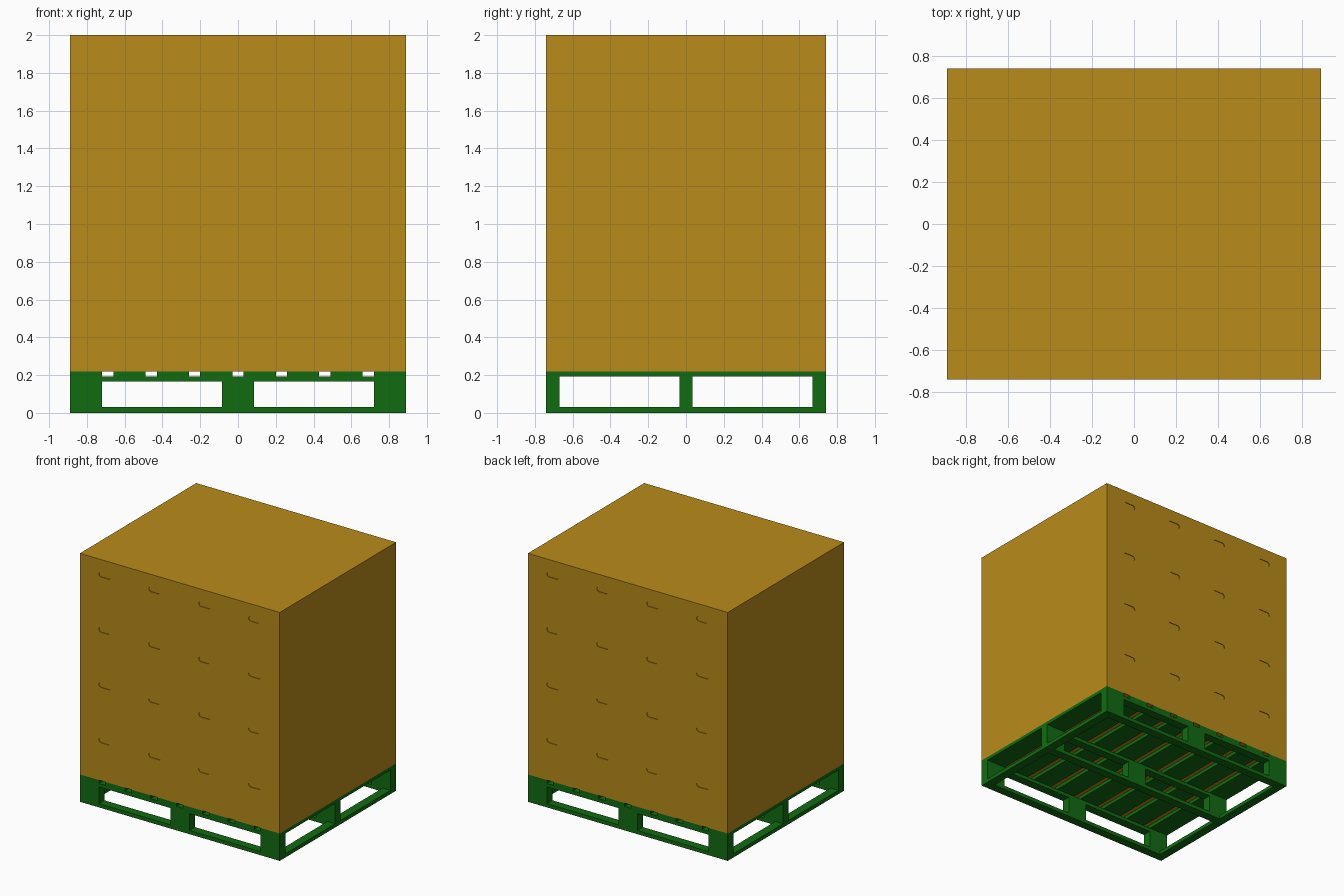
import bpy, bmesh, math
from mathutils import Vector

if "Cube" in bpy.data.objects:
    bpy.data.objects.remove(bpy.data.objects["Cube"])


def material(name, rgb):
    m = bpy.data.materials.new(name)
    m.diffuse_color = (*rgb, 1)
    m.use_nodes = True
    m.node_tree.nodes["Principled BSDF"].inputs["Base Color"].default_value = m.diffuse_color
    return m


CARD = material("cardboard", (0.485, 0.258, 0.01))
GREEN = material("green_paint", (0.0056, 0.15, 0.0056))


def finish(name, bm, mat):
    bmesh.ops.recalc_face_normals(bm, faces=bm.faces)
    me = bpy.data.meshes.new(name)
    bm.to_mesh(me)
    bm.free()
    ob = bpy.data.objects.new(name, me)
    bpy.context.collection.objects.link(ob)
    me.materials.append(mat)
    return ob


def box(name, x, y, z, mat):
    bm = bmesh.new()
    bmesh.ops.create_cube(bm, size=1)
    for v in bm.verts:
        v.co = Vector(r[0] + (c + 0.5) * (r[1] - r[0])
                      for c, r in zip(v.co, (x, y, z)))
    return finish(name, bm, mat)


W, D = 0.89, 0.74        # half width and half depth
BW, SW = 0.17, 0.07      # deck board and stringer widths
Z1, Z2, Z3 = 0.03, 0.165, 0.193
DECK, TOP = 0.22, 2.0
rows = {"front": -D + SW / 2, "middle": 0, "back": D - SW / 2}
cols = {"left": -W + BW / 2, "centre": 0, "right": W - BW / 2}

# Pallet: runners, blocks and stringers in three rows
for rn, y in rows.items():
    ys = (y - SW / 2, y + SW / 2)
    box(f"{rn}_bottom_runner", (-W, W), ys, (0, Z1), GREEN)
    box(f"{rn}_stringer", (-W, W), ys, (Z2, Z3), GREEN)
    for cn, x in cols.items():
        box(f"{rn}_{cn}_block", (x - BW / 2, x + BW / 2), ys, (Z1, Z2), GREEN)

# Bottom end boards closing the frame between runners
for name, s in (("left", -1), ("right", 1)):
    xs = sorted((s * W, s * (W - SW)))
    for half, t in (("front", -1), ("back", 1)):
        ys = sorted((t * SW / 2, t * (D - SW)))
        box(f"{name}_{half}_bottom_board", xs, ys, (0, Z1), GREEN)

# Eight top deck boards
pitch = (2 * W - BW) / 7
for i in range(8):
    x = -W + i * pitch
    box(f"deck_board_{i + 1}", (x, x + BW), (-D, D), (Z3, DECK), GREEN)

# Stacked carton load
load = box("carton_load", (-W, W), (-D, D), (DECK, TOP), CARD)

# Shallow rounded hand-hole recesses, 4 x 4 on the front and back
cell = 2 * W / 4
half_len, rad, depth = 0.055, 0.02, 0.005
bm = bmesh.new()
for side in (-1, 1):
    for i in range(4):
        for j in range(4):
            cx = -W + (i + 0.5) * cell
            cz = TOP - j * (TOP - DECK) / 4 - 0.12
            ring = []
            for k in range(14):
                end = 1 if k < 7 else -1
                a = -math.pi / 2 + math.pi * (k if k < 7 else k - 1) / 6
                ring.append(bm.verts.new((cx + end * (half_len - rad) + rad * math.cos(a),
                                          side * (D - depth), cz + rad * math.sin(a))))
            face = bm.faces.new(ring)
            ext = bmesh.ops.extrude_face_region(bm, geom=[face], use_keep_orig=True)
            for v in ext["geom"]:
                if isinstance(v, bmesh.types.BMVert):
                    v.co.y = side * (D + 0.05)
cutter = finish("hand_hole_cutter", bm, CARD)
cutter.hide_render = True
cutter.hide_set(True)
mod = load.modifiers.new("hand_holes", 'BOOLEAN')
mod.operation = 'DIFFERENCE'
mod.solver = 'EXACT'
mod.object = cutter
